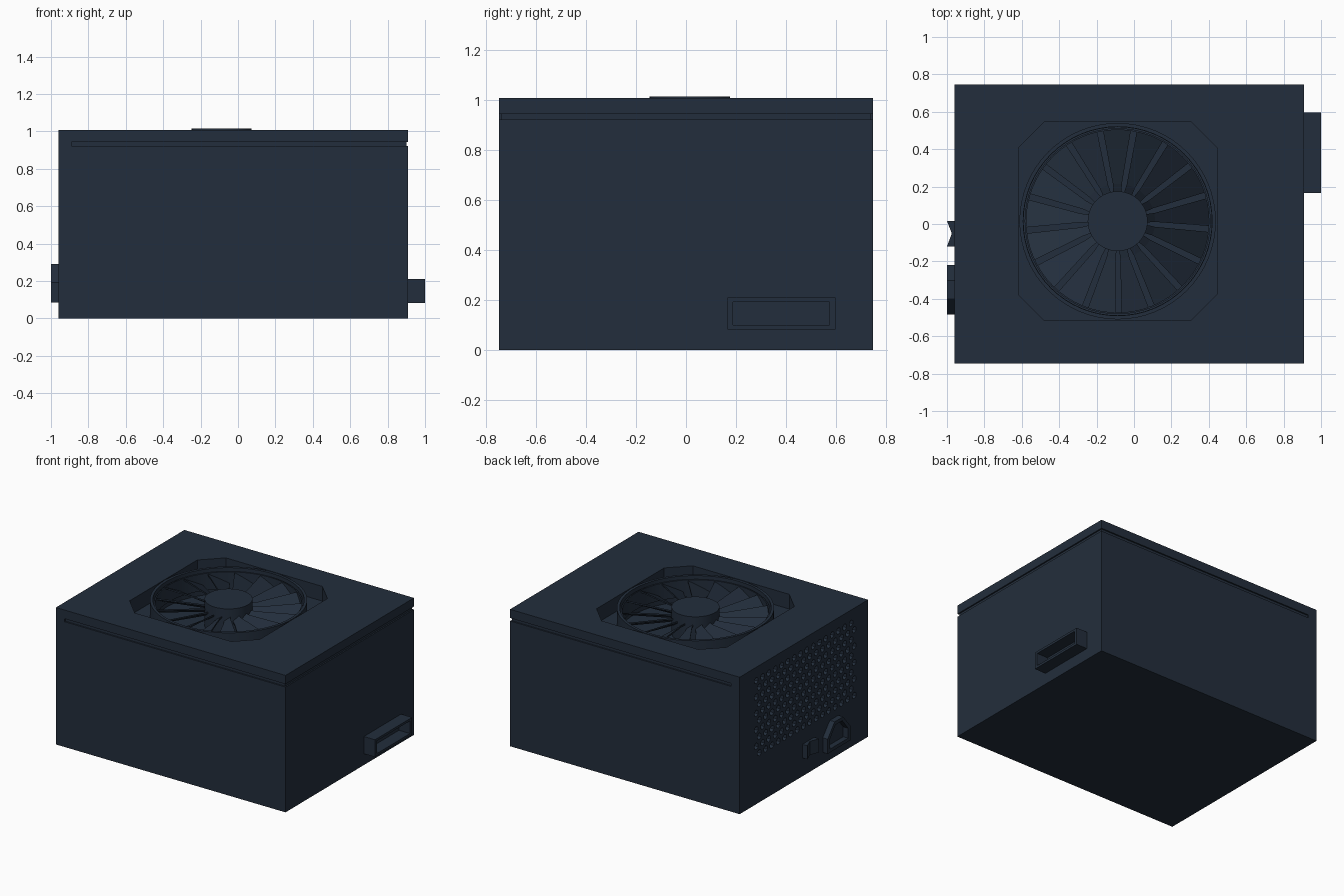
import bpy, bmesh, math
from mathutils import Vector

if "Cube" in bpy.data.objects:
    bpy.data.objects.remove(bpy.data.objects["Cube"])

navy = bpy.data.materials.new("dark navy metal")
navy.diffuse_color = (0.0165, 0.027, 0.045, 1)
navy.use_nodes = True
navy.node_tree.nodes["Principled BSDF"].inputs["Base Color"].default_value = navy.diffuse_color
FX, FY = -0.0875, 0.015          # fan centre


def finish(name, bm, smooth=False):
    bmesh.ops.recalc_face_normals(bm, faces=bm.faces)
    me = bpy.data.meshes.new(name)
    bm.to_mesh(me)
    bm.free()
    me.materials.append(navy)
    ob = bpy.data.objects.new(name, me)
    bpy.context.collection.objects.link(ob)
    if smooth:
        bpy.ops.object.select_all(action='DESELECT')
        ob.select_set(True)
        bpy.context.view_layer.objects.active = ob
        bpy.ops.object.shade_smooth_by_angle(angle=math.radians(30))
    return ob


def place(u, v, w, axis):
    return Vector((u, v, w)) if axis == 'z' else Vector((w, u, v))


def add_prism(bm, pts, lo, hi, axis='z'):
    a = [bm.verts.new(place(u, v, lo, axis)) for u, v in pts]
    b = [bm.verts.new(place(u, v, hi, axis)) for u, v in pts]
    bm.faces.new(a[::-1])
    bm.faces.new(b)
    n = len(pts)
    for i in range(n):
        j = (i + 1) % n
        bm.faces.new((a[i], a[j], b[j], b[i]))


def prism(name, pts, lo, hi, axis='z', smooth=False):
    bm = bmesh.new()
    add_prism(bm, pts, lo, hi, axis)
    return finish(name, bm, smooth)


def tube(name, outer, inner, lo, hi, axis='z', smooth=False):
    """Hollow prism between two matching profiles."""
    bm = bmesh.new()
    loops = [[bm.verts.new(place(u, v, w, axis)) for u, v in pts]
             for pts, w in ((outer, lo), (outer, hi), (inner, hi), (inner, lo))]
    n = len(outer)
    for k in range(4):
        p, q = loops[k], loops[(k + 1) % 4]
        for i in range(n):
            j = (i + 1) % n
            bm.faces.new((p[i], p[j], q[j], q[i]))
    return finish(name, bm, smooth)


def rect(u0, u1, v0, v1):
    return [(u0, v0), (u1, v0), (u1, v1), (u0, v1)]


def circle(r, n=64, cx=FX, cy=FY):
    return [(cx + r * math.cos(2 * math.pi * i / n),
             cy + r * math.sin(2 * math.pi * i / n)) for i in range(n)]


def cut(target, cutter):
    m = target.modifiers.new("cut", 'BOOLEAN')
    m.operation, m.solver, m.object = 'DIFFERENCE', 'EXACT', cutter
    bpy.ops.object.select_all(action='DESELECT')
    bpy.context.view_layer.objects.active = target
    target.select_set(True)
    bpy.ops.object.modifier_apply(modifier=m.name)
    bpy.data.objects.remove(cutter)


# Housing
X0, X1, Y = -0.96, 0.91, 0.747
case = prism("case", rect(X0, X1, -Y, Y), 0, 1.008)

# Seam groove round the front, right and back
g = 0.01
cut(case, prism("groove_cutter",
                [(-0.89, -Y - .1), (1.1, -Y - .1), (1.1, Y + .1), (-0.89, Y + .1),
                 (-0.89, Y - g), (X1 - g, Y - g), (X1 - g, -Y + g), (-0.89, -Y + g)],
                0.922, 0.944))

# Chamfered fan recess and the round well under the fan
h, c = 0.53, 0.137
octagon = [(FX + x, FY + y) for x, y in
           [(-h + c, -h), (h - c, -h), (h, -h + c), (h, h - c),
            (h - c, h), (-h + c, h), (-h, h - c), (-h, -h + c)]]
cut(case, prism("recess_cutter", octagon, 0.90, 1.2))
cut(case, prism("well_cutter", circle(0.503), 0.82, 1.1))

# Honeycomb vent holes on the left side
bm = bmesh.new()
for row in range(10):
    for col in range(16):
        y = -0.567 + col * 0.0735 + (0.018 if row % 2 else -0.018)
        z = 0.365 + row * 0.0605
        hexagon = [(y + 0.024 * math.sin(k * math.pi / 3),
                    z + 0.024 * math.cos(k * math.pi / 3)) for k in range(6)]
        add_prism(bm, hexagon, -1.1, X0 + 0.03, 'x')
cut(case, finish("vent_cutter", bm))

# Fan frame, shroud and hub
tube("fan_frame", circle(0.525), circle(0.505), 0.89, 1.008, smooth=True)
tube("fan_shroud", circle(0.497), circle(0.488), 0.86, 0.985, smooth=True)
prism("fan_hub", circle(0.16, 48), 0.81, 1.014, smooth=True)

# Tapered, pitched fan blades
bm = bmesh.new()
N = 17
for k in range(N):
    a = 2 * math.pi * k / N + 0.1
    rad = Vector((math.cos(a), math.sin(a), 0))
    tan = Vector((-math.sin(a), math.cos(a), 0))
    verts = []
    for r, w, rise in ((0.15, 0.022, 0.016), (0.20, 0.024, 0.018), (0.489, 0.075, 0.04)):
        for s, dz in ((-1, 0), (1, 0), (1, -0.012), (-1, -0.012)):
            p = Vector((FX, FY, 0.94 + s * rise + dz)) + rad * r + tan * (s * w)
            verts.append(bm.verts.new(p))
    for b in (0, 4):
        for i in range(4):
            j = (i + 1) % 4
            bm.faces.new((verts[b + i], verts[b + j], verts[b + 4 + j], verts[b + 4 + i]))
    bm.faces.new(verts[:4])
    bm.faces.new(verts[8:])
finish("fan_blades", bm)

# Cable connector on the right side
tube("cable_connector", rect(0.165, 0.597, 0.083, 0.21),
     rect(0.188, 0.573, 0.1, 0.193), X1 - 0.005, 1.0, 'x')

# Power inlet on the left side, with chamfered top
def inlet(t):
    y0, y1, z0, z1, k = -0.483 + t, -0.22 - t, 0.085 + t, 0.29 - t, 0.42 * t
    return [(y0, z0), (y1, z0), (y1, 0.193 - k), (-0.302 - k, z1),
            (-0.4 + k, z1), (y0, 0.193 - k)]
tube("power_inlet", inlet(0), inlet(0.025), -1.0, X0 + 0.005, 'x')

# Rocker switch with a V-shaped face
prism("rocker_switch", [(X0 + 0.005, -0.12), (X0 + 0.005, 0.017), (-1.0, 0.017),
                        (-0.974, -0.051), (-1.0, -0.12)], 0.135, 0.235)
